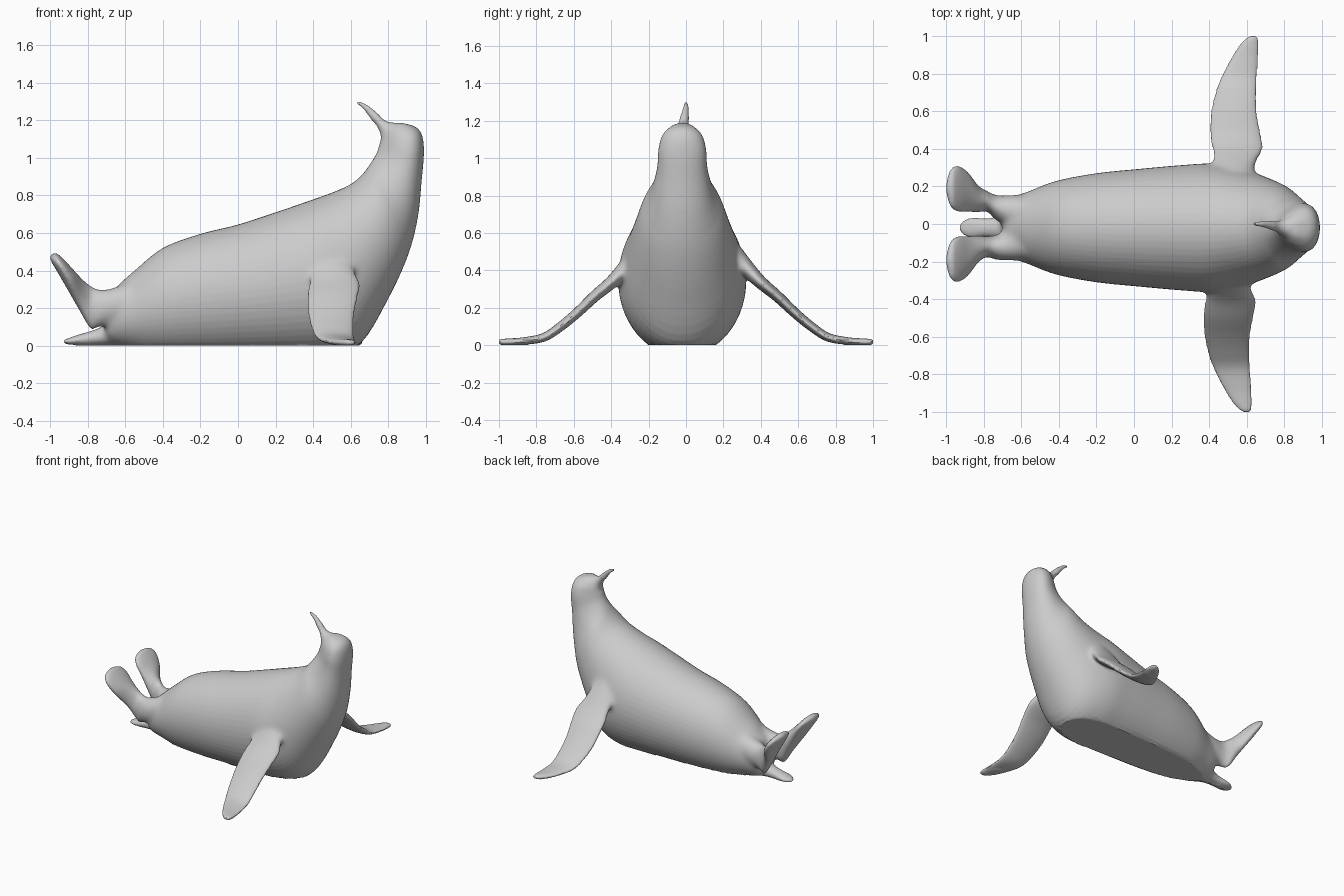
import bpy, bmesh, math
from mathutils import Vector

grey = bpy.data.materials.new("plain grey")
grey.diffuse_color = (0.6, 0.6, 0.6, 1)


def spline(p0, p1, p2, p3, t):
    """Catmull-Rom blend of four vectors."""
    return 0.5 * (2 * p1 + (p2 - p0) * t + (2 * p0 - 5 * p1 + 4 * p2 - p3) * t * t
                  + (3 * p1 - p0 - 3 * p2 + p3) * t ** 3)


def loft(name, rings, sides=40, steps=5, egg=0.0):
    """Skin smooth oval rings, each (edge point, opposite edge point, half width vector)."""
    rings = [tuple(Vector(v) for v in r) for r in rings]
    last = len(rings) - 1
    dense = []
    for i in range(last):
        four = [rings[max(0, min(last, k))] for k in range(i - 1, i + 3)]
        for s in range(steps):
            dense.append([spline(*(r[c] for r in four), s / steps) for c in range(3)])
    dense.append(rings[-1])
    bm = bmesh.new()
    loops = []
    for a, b, w in dense:
        mid, half = (a + b) / 2, (a - b) / 2
        pinch = egg * min(1, max(0, (mid.z - 0.75) / 0.3))   # nape narrower than throat
        loop = []
        for k in range(sides):
            t = 2 * math.pi * k / sides
            p = mid + half * math.cos(t) + w * math.sin(t) * (1 - pinch * math.cos(t))
            p.z = max(p.z, 0)                      # rests flat on the floor
            loop.append(bm.verts.new(p))
        loops.append(loop)
    for lo, hi in zip(loops, loops[1:]):
        for k in range(sides):
            j = (k + 1) % sides
            bm.faces.new((lo[k], lo[j], hi[j], hi[k]))
    bm.faces.new(loops[0])
    bm.faces.new(loops[-1])
    bmesh.ops.recalc_face_normals(bm, faces=bm.faces)
    mesh = bpy.data.meshes.new(name)
    bm.to_mesh(mesh)
    bm.free()
    mesh.materials.append(grey)
    ob = bpy.data.objects.new(name, mesh)
    bpy.context.collection.objects.link(ob)
    return ob


def side_rings(rows):
    """Rows of back x, z, belly x, z, centre y, half width."""
    return [((a, y, b), (c, y, d), (0, w, 0)) for a, b, c, d, y, w in rows]


MID = -0.02

# body, neck and head in one skin
body = loft("body", side_rings([
    (-0.70, 0.20, -0.71, 0.05, MID, 0.09),
    (-0.685, 0.27, -0.695, 0.01, MID, 0.135),
    (-0.64, 0.32, -0.66, 0.00, MID, 0.162),
    (-0.55, 0.40, -0.57, -0.02, MID, 0.195),
    (-0.40, 0.52, -0.42, -0.05, MID, 0.25),
    (-0.20, 0.595, -0.20, -0.06, MID, 0.29),
    (0.00, 0.645, 0.05, -0.06, MID, 0.313),
    (0.20, 0.71, 0.30, -0.06, MID, 0.333),
    (0.36, 0.765, 0.50, -0.05, MID, 0.342),
    (0.50, 0.815, 0.66, 0.02, MID, 0.312),
    (0.60, 0.86, 0.80, 0.25, MID, 0.268),
    (0.66, 0.91, 0.905, 0.48, MID, 0.225),
    (0.705, 0.97, 0.957, 0.68, MID, 0.168),
    (0.74, 1.03, 0.978, 0.88, MID, 0.132),
    (0.757, 1.09, 0.99, 1.03, MID, 0.12),
    (0.765, 1.13, 0.98, 1.12, MID, 0.10),
    (0.78, 1.172, 0.945, 1.165, MID, 0.06),
    (0.81, 1.19, 0.88, 1.185, MID, 0.025)]), sides=56, egg=0.35)
parts = [body]

# beak curving up and back
parts.append(loft("beak", side_rings([
    (0.90, 1.15, 0.80, 1.03, MID, 0.06),
    (0.86, 1.18, 0.765, 1.08, MID, 0.055),
    (0.805, 1.192, 0.757, 1.125, MID, 0.042),
    (0.765, 1.218, 0.734, 1.17, -0.012, 0.03),
    (0.725, 1.253, 0.70, 1.218, -0.005, 0.02),
    (0.68, 1.287, 0.665, 1.263, 0, 0.014),
    (0.635, 1.304, 0.632, 1.288, 0, 0.008)]), sides=24))

# stubby tail lying on the floor
parts.append(loft("tail", side_rings([
    (-0.50, 0.22, -0.50, 0.0, -0.02, 0.13),
    (-0.62, 0.15, -0.62, 0.0, -0.02, 0.10),
    (-0.72, 0.105, -0.72, 0.0, -0.02, 0.065),
    (-0.80, 0.075, -0.80, 0.0, -0.02, 0.052),
    (-0.87, 0.052, -0.87, 0.004, -0.02, 0.052),
    (-0.91, 0.037, -0.91, 0.008, -0.02, 0.036),
    (-0.928, 0.028, -0.928, 0.014, -0.02, 0.012)]), sides=24))

for side, label in ((1, "left"), (-1, "right")):
    # leg bending up into a paddle-shaped foot
    parts.append(loft(label + "_foot", side_rings([
        (a, b, c, d, side * y + (MID if k < 3 else 0), w)
        for k, (a, b, c, d, y, w) in enumerate([
            (-0.48, 0.40, -0.50, 0.10, 0.07, 0.10),
            (-0.62, 0.325, -0.64, 0.11, 0.085, 0.09),
            (-0.72, 0.298, -0.74, 0.10, 0.105, 0.068),
            (-0.775, 0.312, -0.785, 0.093, 0.12, 0.055),
            (-0.82, 0.345, -0.845, 0.19, 0.135, 0.072),
            (-0.87, 0.397, -0.908, 0.30, 0.172, 0.107),
            (-0.92, 0.452, -0.96, 0.39, 0.188, 0.122),
            (-0.955, 0.485, -0.99, 0.44, 0.192, 0.10),
            (-0.972, 0.492, -1.0, 0.465, 0.192, 0.055),
            (-0.985, 0.492, -0.998, 0.48, 0.192, 0.015)])]), sides=32))

    # flipper spreading down to the floor: y, z, rear x, front x, half thickness
    dx = 0 if side > 0 else -0.035
    rows = [(0.14, 0.63, 0.49, 0.61, 0.04), (0.22, 0.53, 0.45, 0.63, 0.055),
            (0.28, 0.46, 0.43, 0.64, 0.05),
            (0.34, 0.395, 0.42, 0.66, 0.042), (0.40, 0.335, 0.415, 0.685, 0.035),
            (0.49, 0.26, 0.405, 0.672, 0.03), (0.58, 0.175, 0.408, 0.655, 0.027),
            (0.67, 0.10, 0.425, 0.65, 0.025), (0.76, 0.042, 0.455, 0.653, 0.023),
            (0.87, 0.022, 0.51, 0.66, 0.02), (0.95, 0.018, 0.56, 0.664, 0.018),
            (0.988, 0.018, 0.595, 0.66, 0.015), (1.002, 0.017, 0.62, 0.65, 0.009)]
    rings = []
    for k, (y, z, rear, front, thick) in enumerate(rows):
        before, after = rows[max(k - 1, 0)], rows[min(k + 1, len(rows) - 1)]
        slope = Vector((0, before[1] - after[1], after[0] - before[0])).normalized()
        slope.y *= side
        rings.append(((rear + dx, side * y, z), (front + dx, side * y, z), slope * thick))
    parts.append(loft(label + "_flipper", rings, sides=32))

# fuse all parts into one continuous skin
bpy.ops.object.select_all(action='DESELECT')
for ob in parts:
    ob.select_set(True)
bpy.context.view_layer.objects.active = body
bpy.ops.object.join()
body.name = "bird_body"
remesh = body.modifiers.new("fuse", 'REMESH')
remesh.mode = 'VOXEL'
remesh.voxel_size = 0.009
bpy.ops.object.modifier_apply(modifier=remesh.name)

# soften only the joints: x, y, z, radius
joints = [(0.79, -0.02, 1.15, 0.09), (-0.70, -0.02, 0.06, 0.14)]
for s in (1, -1):
    joints += [(0.53, s * 0.29, 0.45, 0.24), (-0.64, s * 0.12, 0.21, 0.18)]
group = body.vertex_groups.new(name="joints")
for v in body.data.vertices:
    near = max(1 - (v.co - Vector(j[:3])).length / j[3] for j in joints)
    group.add([v.index], min(1, max(0.02, near * 2.5)), 'REPLACE')
smooth = body.modifiers.new("soften", 'SMOOTH')
smooth.vertex_group = "joints"
smooth.factor = 0.5
smooth.iterations = 60
bpy.ops.object.modifier_apply(modifier=smooth.name)
for v in body.data.vertices:
    v.co.z = 0 if v.co.z < 0.004 else v.co.z
bpy.ops.object.shade_smooth_by_angle(angle=math.radians(40))
